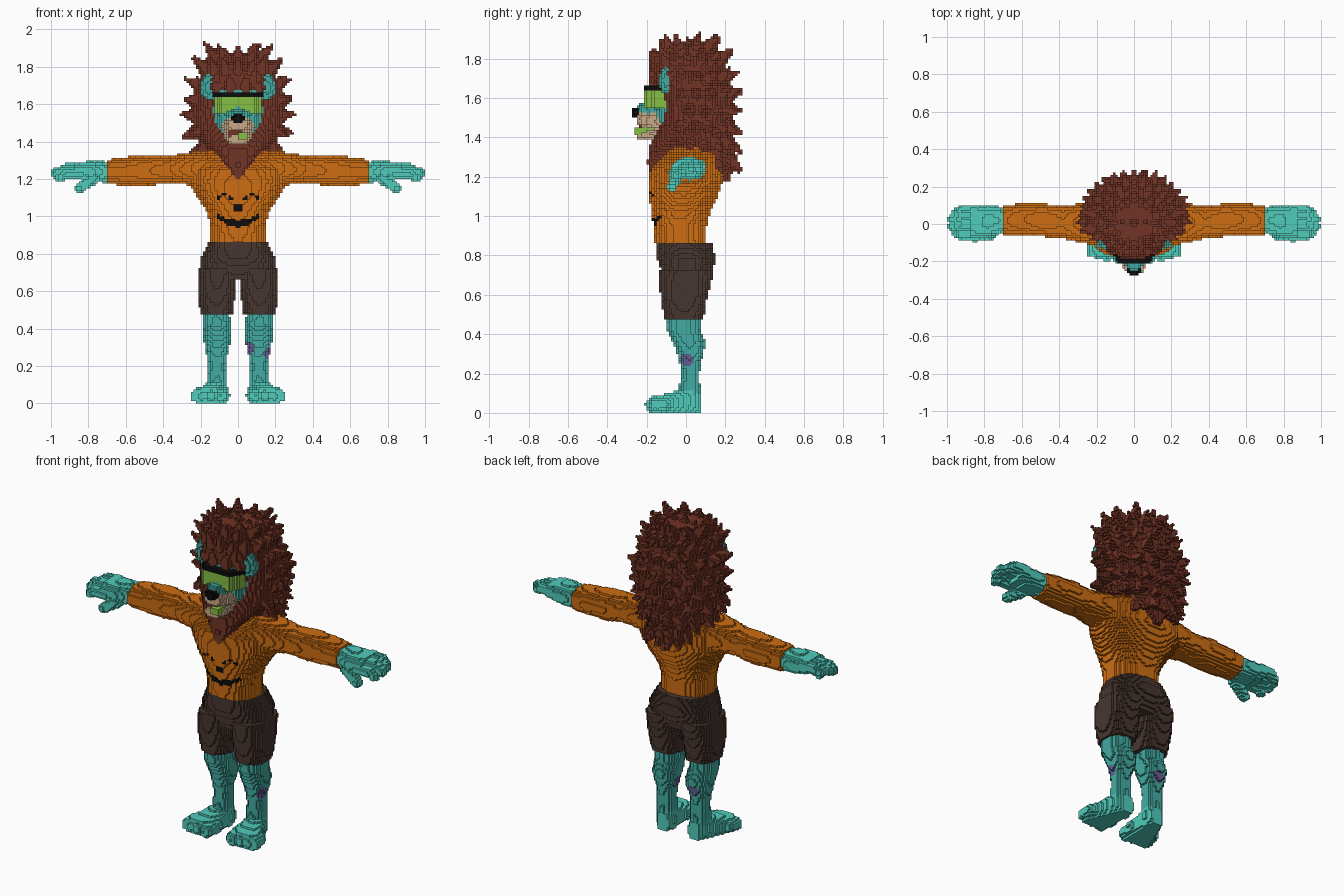
import bpy, math, random
from mathutils import Vector

if "Cube" in bpy.data.objects:
    bpy.data.objects.remove(bpy.data.objects["Cube"])

random.seed(4)
S = 0.0125            # block size
VOX = {}              # block index -> (part name, colour name)

COLOURS = {
    "orange": (0.61, 0.155, 0.006), "light_teal": (0.08, 0.60, 0.50),
    "teal": (0.055, 0.41, 0.36), "mane_brown": (0.165, 0.033, 0.018),
    "dark_brown": (0.062, 0.036, 0.028), "green": (0.24, 0.52, 0.06),
    "tan": (0.58, 0.40, 0.25), "black": (0.004, 0.004, 0.004),
    "purple": (0.12, 0.11, 0.28)}
MATS = {}
for cname, rgb in COLOURS.items():
    MATS[cname] = bpy.data.materials.new(cname)
    MATS[cname].diffuse_color = (*rgb, 1)


def fill(lo, hi, test):
    """Blocks inside a box whose centre passes the test."""
    r = [range(math.floor(a / S), math.ceil(b / S) + 1) for a, b in zip(lo, hi)]
    return {(i, j, k) for i in r[0] for j in r[1] for k in r[2]
            if k >= 0 and test((i + .5) * S, (j + .5) * S, (k + .5) * S)}


def section(st, t):
    """Interpolated cross-section (centre u, centre v, radius u, radius v)."""
    for a, b in zip(st, st[1:]):
        if a[0] <= t <= b[0]:
            f = (t - a[0]) / (b[0] - a[0])
            return [p + (q - p) * f for p, q in zip(a[1:], b[1:])]


def loft(axis, st, n=2.2):
    """Superellipse sections swept along an axis."""
    st = sorted(st)
    u, v = [a for a in range(3) if a != axis]
    lo, hi = [0] * 3, [0] * 3
    lo[axis], hi[axis] = st[0][0], st[-1][0]
    for a, c in ((u, 1), (v, 2)):
        lo[a] = min(s[c] - s[c + 2] for s in st)
        hi[a] = max(s[c] + s[c + 2] for s in st)

    def test(*p):
        s = section(st, p[axis])
        return bool(s) and (abs((p[u] - s[0]) / s[2]) ** n
                            + abs((p[v] - s[1]) / s[3]) ** n <= 1)
    return fill(lo, hi, test)


def cone(a, b, ra, rb):
    """Rounded tapered rod."""
    a, b = Vector(a), Vector(b)
    d, m = b - a, max(ra, rb)
    L2 = d.length_squared

    def test(*p):
        q = Vector(p) - a
        t = min(1, max(0, q.dot(d) / L2))
        return (q - d * t).length <= ra + (rb - ra) * t
    return fill([min(x, y) - m for x, y in zip(a, b)],
                [max(x, y) + m for x, y in zip(a, b)], test)


def ball(c, r):
    return fill([a - b for a, b in zip(c, r)], [a + b for a, b in zip(c, r)],
                lambda *p: sum(((x - a) / b) ** 2 for x, a, b in zip(p, c, r)) <= 1)


def put(name, colour, blocks):
    for b in blocks:
        VOX[b] = (name, colour)


def put_pair(name, colour, blocks):
    put("left_" + name, colour, blocks)
    put("right_" + name, colour, {(-1 - i, j, k) for i, j, k in blocks})


def paint(part, colour, rule):
    for b, (name, _) in list(VOX.items()):
        if name == part and rule(*[(c + .5) * S for c in b]):
            VOX[b] = (name, colour)


# Torso
put("torso", "orange", loft(2, [
    (.85, 0, -.025, .15, .13), (.95, 0, -.03, .148, .135), (1.02, 0, -.025, .165, .15),
    (1.1, 0, -.013, .215, .175), (1.18, 0, 0, .265, .187), (1.24, 0, 0, .275, .18),
    (1.3, 0, .02, .26, .15), (1.36, 0, .04, .20, .08)]))

# Arms
put_pair("arm", "orange", loft(0, [
    (.16, 0, 1.255, .125, .1), (.28, .005, 1.255, .105, .085), (.38, .01, 1.25, .088, .07),
    (.48, .02, 1.245, .088, .083), (.6, .025, 1.242, .085, .076), (.706, .02, 1.237, .08, .065)]))

# Hands with fingers and thumb
hand = loft(0, [(.706, .02, 1.237, .07, .056), (.78, .015, 1.24, .088, .058),
                (.87, .01, 1.245, .09, .042)])
for y, z, tip in ((-.06, 1.225, .95), (-.015, 1.245, .975), (.03, 1.255, .975), (.075, 1.255, .95)):
    hand |= cone((.84, y, z), (.92, y * .95, z), .028, .027)
    hand |= cone((.92, y * .95, z), (tip, y * .85, z - .02), .027, .024)
hand |= cone((.77, -.05, 1.205), (.85, -.07, 1.15), .035, .026)
put_pair("hand", "light_teal", hand)

# Lower legs
put_pair("leg", "teal", loft(2, [
    (.08, .112, .015, .053, .055), (.2, .112, .022, .05, .046), (.25, .112, .02, .053, .052),
    (.32, .11, .022, .07, .072), (.36, .11, .015, .075, .085), (.42, .115, -.015, .073, .085),
    (.5, .115, -.01, .07, .08)]))
paint("left_leg", "purple", lambda x, y, z: math.hypot(x - .06, (z - .295)) < .03 and y < .04
      or math.hypot(x - .16, y, z - .27) < .035)
paint("right_leg", "purple", lambda x, y, z: math.hypot(x + .11, y - .08, z - .3) < .035)

# Feet with toes
foot = loft(1, [(.075, .105, .05, .035, .05), (.03, .11, .06, .055, .07),
                (-.05, .13, .05, .068, .058), (-.13, .15, .045, .093, .046),
                (-.17, .155, .04, .095, .042)], 3)
for x, y, r in ((.09, -.17, .037), (.143, -.17, .033), (.19, -.16, .031), (.228, -.145, .028)):
    foot |= cone((x - .01, -.1, .045), (x, y, .04), r, r)
put_pair("foot", "light_teal", foot)

# Shorts
put("shorts", "dark_brown", loft(2, [
    (.66, 0, 0, .2, .11), (.78, 0, .005, .198, .15), (.862, 0, -.012, .155, .143)], 2.5))
put_pair("shorts_leg", "dark_brown", loft(2, [
    (.475, .115, -.01, .085, .1), (.6, .115, -.01, .104, .12), (.72, .11, .002, .1, .142)], 2.5))

# Mane core
mane_st = [(1.18, 0, .19, .02, .03), (1.28, 0, .14, .09, .08), (1.36, 0, .06, .18, .16),
           (1.45, 0, .04, .23, .18), (1.55, 0, .055, .25, .175), (1.65, 0, .05, .245, .185),
           (1.69, 0, .02, .225, .19), (1.76, 0, .01, .2, .18), (1.82, 0, .005, .15, .14),
           (1.88, 0, .01, .07, .07)]
mane = loft(2, mane_st, 2.3)

# Mane beard in front
mane |= loft(2, [(1.2, 0, -.175, .015, .015), (1.28, 0, -.14, .07, .055),
                 (1.36, 0, -.1, .14, .085), (1.46, 0, -.02, .22, .12)])

# Mane tufts in rings
for ring, z in enumerate((1.3, 1.38, 1.46, 1.54, 1.62, 1.7, 1.78, 1.84)):
    cx, cy, rx, ry = section(mane_st, z)
    count = 16 if z < 1.8 else 10
    for n in range(count):
        a = 2 * math.pi * (n + .5 * (ring % 2)) / count
        c, s = math.cos(a), math.sin(a)
        if s < -.5 and z < 1.69 or s < 0 and z < 1.35:
            continue
        p = Vector((rx * c * .93, cy + ry * s * .93, z))
        reach = random.uniform(.06, .085) * (.45 if s < -.4 else 1)
        lift = (z - 1.56) * .28 + random.uniform(-.015, .015)
        mane |= cone(p, p + Vector((c * reach, s * reach, lift)), .045, .006)
for x, z in ((0, 1.92), (-.07, 1.9), (.07, 1.9)):
    mane |= cone((x * .8, .01, 1.83), (x, .01, z - .005), .045, .006)
put("mane", "mane_brown", mane)

# Head and ears
put("head", "teal", loft(2, [
    (1.4, 0, -.05, .09, .09), (1.47, 0, -.06, .125, .1), (1.58, 0, -.06, .14, .115),
    (1.675, 0, -.06, .135, .115)]))
put_pair("ear", "teal", ball((.155, -.105, 1.69), (.045, .03, .07)))

# Muzzle, jaw, mouth, tongue and nose
put("muzzle", "tan", loft(1, [(-.255, 0, 1.495, .045, .03), (-.2, 0, 1.485, .072, .045),
                              (-.12, 0, 1.48, .09, .06)]))
put("muzzle", "teal", ball((0, -.17, 1.545), (.062, .085, .042)))
put("jaw", "tan", loft(1, [(-.25, 0, 1.412, .05, .024), (-.19, 0, 1.415, .068, .03),
                           (-.1, 0, 1.43, .08, .045)]))
put("mouth", "mane_brown", fill((-.045, -.235, 1.405), (.03, -.15, 1.45), lambda x, y, z:
                                -.045 < x < .03 and -.235 < y and 1.41 < z < 1.46))
put("tongue", "green", fill((0, -.26, 1.41), (.055, -.17, 1.445), lambda x, y, z:
                            0 < x < .055 and y > -.26 and 1.41 < z < 1.445))
put("nose", "black", ball((0, -.25, 1.525), (.034, .025, .032)))


# Visor lens and frame
def visor_front(x, y):
    return -.215 + max(0, abs(x) - .085) * 1.7 < y < -.1


put("visor_lens", "green", fill((-.125, -.22, 1.55), (.125, -.1, 1.64), lambda x, y, z:
    abs(x) < .125 and 1.55 < z < 1.64 and visor_front(x, y)
    and not (abs(x) < .07 and z < 1.59 - abs(x) * .5)))
put("visor_frame", "black", fill((-.14, -.22, 1.635), (.14, -.1, 1.665), lambda x, y, z:
    abs(x) < .14 and 1.635 < z < 1.662 and visor_front(x, y)))


# Face painted on the chest: smile, nose and eye arcs
def chest_mark(x, y, z):
    x = abs(x)
    smile = x < .112 and abs(z - .962 - 3.2 * x * x) < .007 + .012 * (1 - (x / .112) ** 2)
    nose = x < .028 and abs(z - 1.043) < .015
    ring = math.hypot((x - .072) / .036, (z - 1.092) / .025)
    return y < -.05 and (smile or nose or (z > 1.085 and .78 < ring < 1.15))


paint("torso", "black", chest_mark)

# Turn the blocks into one mesh object per part, keeping only outer faces
SIDES = []
for ax in range(3):
    for sgn in (0, 1):
        u, v = (ax + 1) % 3, (ax + 2) % 3
        ring = []
        for du, dv in ((0, 0), (1, 0), (1, 1), (0, 1)):
            c = [0, 0, 0]
            c[ax], c[u], c[v] = sgn, du, dv
            ring.append(tuple(c))
        step = [0, 0, 0]
        step[ax] = 1 if sgn else -1
        SIDES.append((step, ring if sgn else ring[::-1]))

parts = {}
for (i, j, k), (name, colour) in VOX.items():
    verts, faces, cols = parts.setdefault(name, ({}, [], []))
    for (a, b, c), ring in SIDES:
        if (i + a, j + b, k + c) not in VOX:
            faces.append([verts.setdefault((i + x, j + y, k + z), len(verts)) for x, y, z in ring])
            cols.append(colour)
for name, (verts, faces, cols) in parts.items():
    if not faces:
        continue
    me = bpy.data.meshes.new(name)
    me.from_pydata([(x * S, y * S, z * S) for x, y, z in verts], [], faces)
    used = sorted(set(cols))
    for c in used:
        me.materials.append(MATS[c])
    me.polygons.foreach_set("material_index", [used.index(c) for c in cols])
    me.update()
    bpy.context.collection.objects.link(bpy.data.objects.new(name, me))

for m in bpy.data.materials:
    if m.users and not m.is_grease_pencil:
        m.use_nodes = True
        m.node_tree.nodes["Principled BSDF"].inputs["Base Color"].default_value = m.diffuse_color
